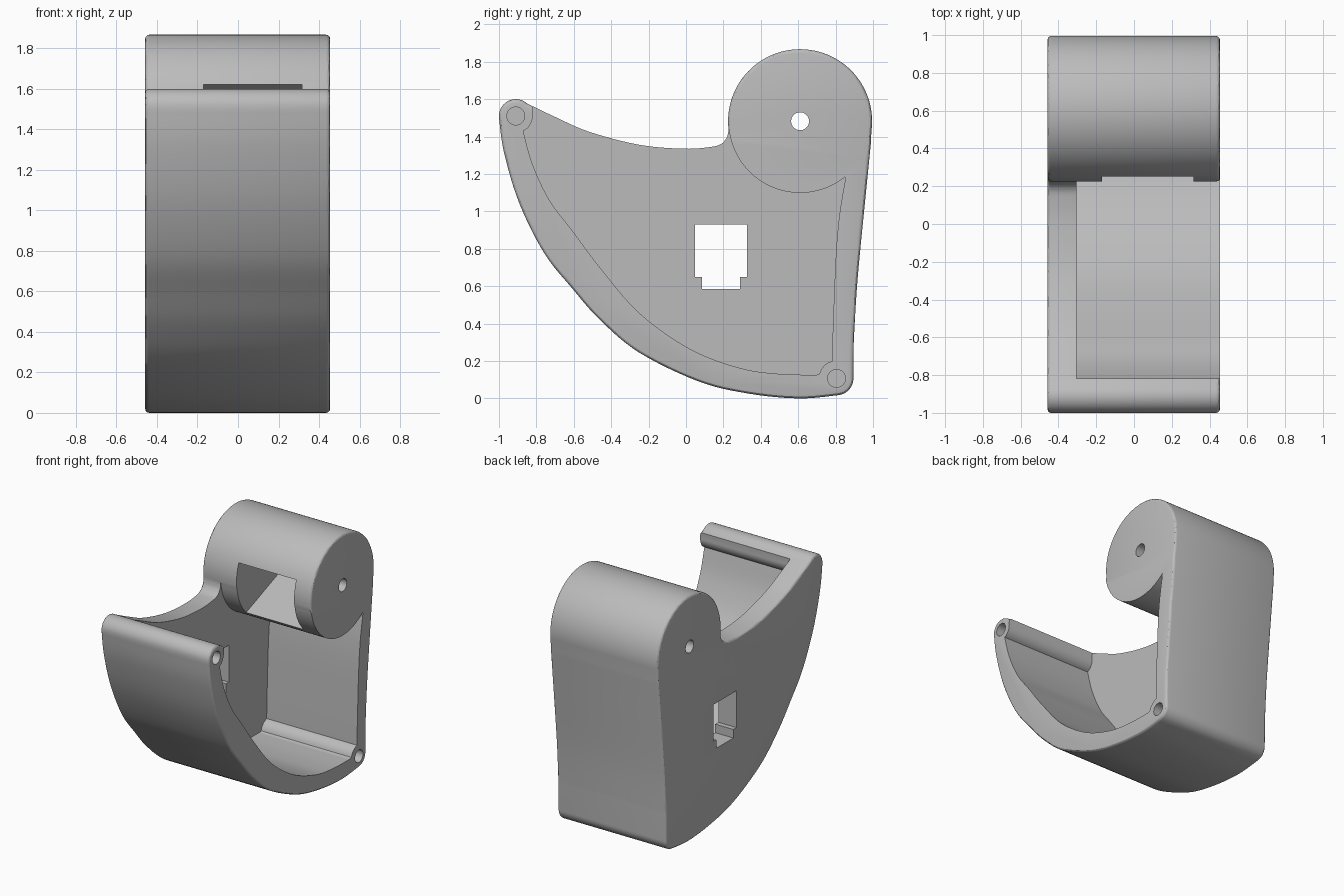
import bpy, bmesh, math

if "Cube" in bpy.data.objects:
    bpy.data.objects.remove(bpy.data.objects["Cube"])

LEFT, RIGHT = -0.458, 0.455          # outer side faces along x
PLATE = -0.305                       # inner face of the closed side plate
DRUM, DRUM_R = (0.61, 1.482), 0.385
ROD, ROD_R = (-0.91, 1.51), 0.09
BOSS = (0.805, 0.107)

grey = bpy.data.materials.new("plain grey")
grey.use_nodes = True
colour = (0.50, 0.50, 0.50, 1)
grey.diffuse_color = colour
grey.node_tree.nodes["Principled BSDF"].inputs["Base Color"].default_value = colour


def arc(centre, r, a0, a1, n):
    angles = [math.radians(a0 + (a1 - a0) * i / n) for i in range(n + 1)]
    return [(centre[0] + r * math.cos(a), centre[1] + r * math.sin(a)) for a in angles]


def smooth(points, steps=6):
    """Catmull-Rom curve through the points."""
    p = [points[0]] + points + [points[-1]]
    out = []
    for i in range(1, len(p) - 2):
        a, b, c, d = p[i - 1:i + 3]
        for s in range(steps):
            t = s / steps
            out.append(tuple(0.5 * (2 * b[k] + (c[k] - a[k]) * t
                       + (2 * a[k] - 5 * b[k] + 4 * c[k] - d[k]) * t * t
                       + (3 * b[k] - a[k] - 3 * c[k] + d[k]) * t ** 3) for k in (0, 1)))
    return out + [points[-1]]


def prism(name, profile, x0, x1):
    """Extrude a (y, z) profile along x."""
    bm = bmesh.new()
    face = bm.faces.new([bm.verts.new((x0, y, z)) for y, z in profile])
    new = bmesh.ops.extrude_face_region(bm, geom=[face])["geom"]
    bmesh.ops.translate(bm, vec=(x1 - x0, 0, 0),
                        verts=[v for v in new if isinstance(v, bmesh.types.BMVert)])
    bmesh.ops.recalc_face_normals(bm, faces=bm.faces)
    mesh = bpy.data.meshes.new(name)
    bm.to_mesh(mesh)
    bm.free()
    obj = bpy.data.objects.new(name, mesh)
    bpy.context.collection.objects.link(obj)
    return obj


def apply(obj, mod):
    bpy.ops.object.select_all(action="DESELECT")
    bpy.context.view_layer.objects.active = obj
    obj.select_set(True)
    bpy.ops.object.modifier_apply(modifier=mod.name)


def cut(obj, name, profile, x0, x1):
    cutter = prism(name, profile, x0, x1)
    cutter.hide_render = True
    mod = obj.modifiers.new(name, "BOOLEAN")
    mod.operation, mod.solver, mod.object = "DIFFERENCE", "EXACT", cutter
    apply(obj, mod)
    bpy.data.objects.remove(cutter)


# Outer silhouette: front wall, lower corner, back wall, drum, curved rim, front rod
front = smooth([(-1, 1.50), (-0.972, 1.31), (-0.89, 1.04), (-0.757, 0.775), (-0.61, 0.59),
                (-0.46, 0.42), (-0.25, 0.245), (0.07, 0.09), (0.34, 0.025),
                (0.607, 0.0), (0.82, 0.018)])
back = smooth([(0.897, 0.31), (0.917, 0.634), (0.958, 1.06), (0.988, 1.36)])
rim = smooth([(0.227, 1.43), (0.218, 1.395), (0.19, 1.362), (0.136, 1.345), (-0.013, 1.335),
              (-0.25, 1.356), (-0.516, 1.425), (-0.70, 1.505), (-0.85, 1.577)])
outline = (front + arc((BOSS[0], BOSS[1]), 0.09, -65, 0, 8) + back
           + arc(DRUM, DRUM_R, -8, 184, 64) + rim + arc(ROD, ROD_R, 55, 172, 16))
shell = prism("housing_shell", outline, LEFT, RIGHT)
shell.data.materials.append(grey)

# Rounded outer rims
bevel = shell.modifiers.new("rims", "BEVEL")
bevel.width, bevel.segments = 0.02, 3
bevel.limit_method, bevel.angle_limit = "ANGLE", math.radians(60)
apply(shell, bevel)

# Main cavity, open to the left and the top, leaving the drum and rod whole
inner_front = smooth([(-0.87, 1.43), (-0.82, 1.25), (-0.73, 1.06), (-0.61, 0.90), (-0.46, 0.70),
                      (-0.25, 0.457), (0.02, 0.265), (0.286, 0.163), (0.5, 0.131), (0.70, 0.126)])
inner_back = smooth([(0.783, 0.31), (0.80, 0.74), (0.82, 0.98), (0.85, 1.16)])
cavity = (inner_front + arc(BOSS, 0.095, 165, 105, 8) + inner_back
          + arc(DRUM, DRUM_R - 0.002, -51, -172, 48)
          + [(0.2, 1.56), (0.1, 1.9), (-0.8, 1.9)] + arc(ROD, ROD_R, 8, -55, 8))
cut(shell, "cavity", cavity, PLATE, 1)

# Pocket in the front of the drum
pocket = [(0.1, 1.622), (0.62, 1.622), (0.80, 1.50), (0.75, 1.365), (0.33, 1.205), (0.1, 1.15)]
cut(shell, "drum_pocket", pocket, -0.17, 0.315)

# Axle hole, blind screw holes and the stepped socket opening
cut(shell, "axle_hole", arc(DRUM, 0.048, 0, 345, 23), -1, 1)
for spot in (ROD, BOSS):
    cut(shell, "screw_hole", arc(spot, 0.048, 0, 345, 23), 0.1, 1)
socket = [(0.047, 0.93), (0.325, 0.93), (0.325, 0.65), (0.29, 0.65),
          (0.29, 0.585), (0.085, 0.585), (0.085, 0.65), (0.047, 0.65)]
cut(shell, "socket_opening", socket, -1, PLATE + 0.1)

bpy.ops.object.shade_smooth_by_angle(angle=math.radians(30))
